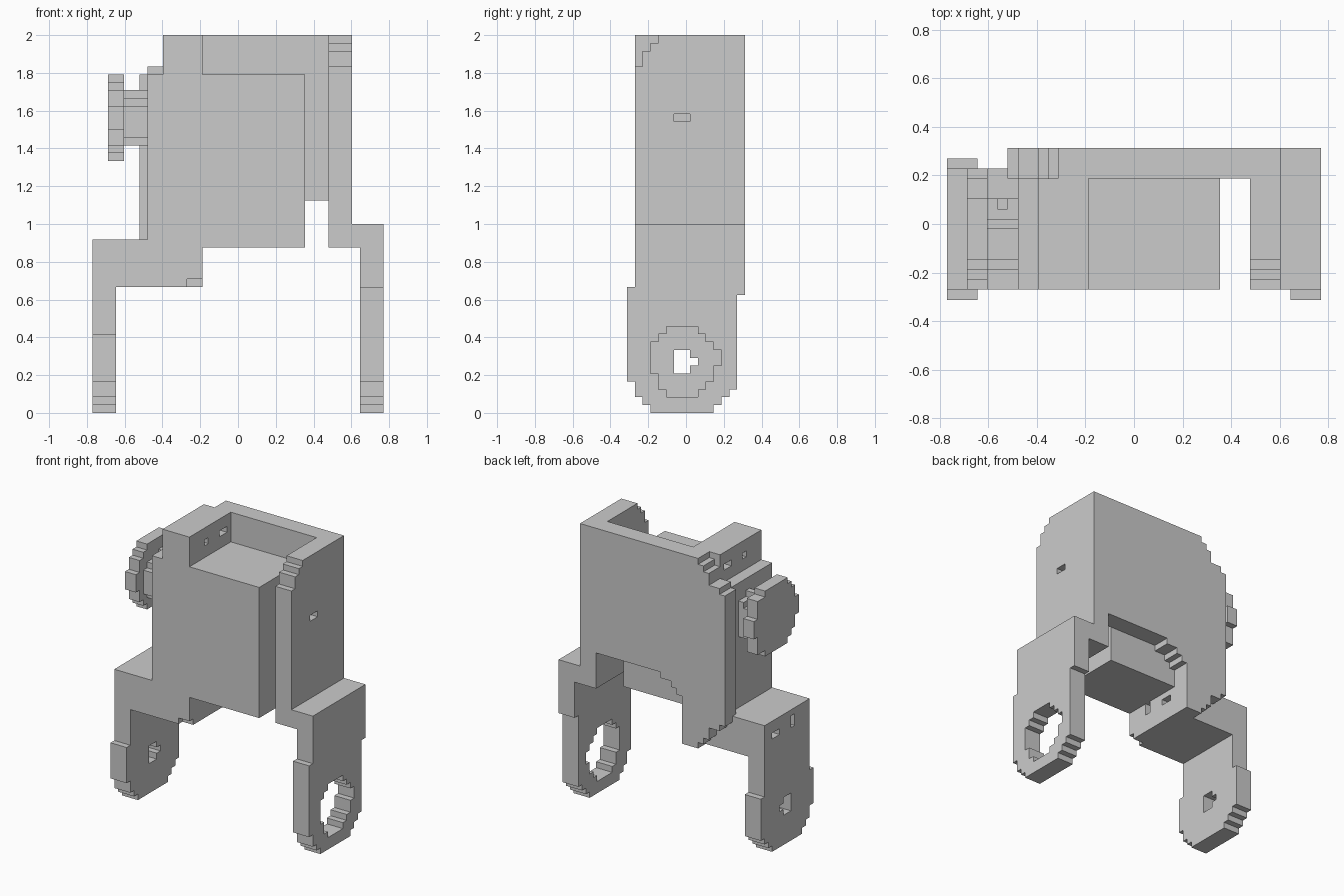
import bpy, bmesh

if "Cube" in bpy.data.objects:
    bpy.data.objects.remove(bpy.data.objects["Cube"])

# The model is a stepped bracket on a regular grid of 1/24 unit cells
CELL = 1 / 24
CENTRE = (18.5, 7.5, 0)


def box(x0, x1, y0, y1, z0, z1):
    return {(x, y, z) for x in range(x0, x1) for y in range(y0, y1) for z in range(z0, z1)}


def disc(x0, x1, rows):
    """Stepped profile across y, thickened along x; rows are (z0, z1, y0, y1)."""
    cells = set()
    for z0, z1, y0, y1 in rows:
        cells |= box(x0, x1, y0, y1, z0, z1)
    return cells


parts = {}

# Main body with a raised block on its left
parts["main_body"] = box(7, 27, 1, 12, 21, 43)
block = box(9, 14, 1, 12, 43, 48)
block -= box(9, 14, 5, 6, 45, 46) | box(9, 14, 9, 11, 45, 46)
parts["raised_block"] = block

# Back plate: rounded left corners and a curved lower cut-out
plate = box(6, 30, 12, 15, 27, 48) | box(6, 14, 12, 15, 16, 27)
for z, x_end in ((26, 18), (25, 16), (24, 15)):
    plate |= box(14, x_end, 12, 15, z, z + 1)
for step, x_start in enumerate((11, 10, 9, 9, 7)):
    for z in (47 - step, 16 + step):
        plate -= box(6, x_start, 12, 15, z, z + 1)
parts["back_plate"] = plate

# Right side arm with a rounded front top corner and a slot
arm = box(30, 33, 1, 15, 21, 48)
for y, top in ((1, 44), (2, 46), (3, 47)):
    arm -= box(30, 33, y, y + 1, top, 48)
arm -= box(30, 33, 6, 8, 37, 38)
parts["right_arm"] = arm

# Lower left arm with two bolt slots running through it
lower = box(0, 14, 1, 13, 16, 22) - box(12, 14, 1, 2, 16, 17)
lower -= box(0, 14, 5, 6, 19, 21) | box(0, 14, 9, 11, 19, 20)
parts["lower_left_arm"] = lower

# Rounded leg ends
LEG_END = [(0, 1, 3, 11), (1, 2, 2, 12), (2, 3, 1, 13), (3, 4, 1, 14)]
left_leg = disc(0, 3, LEG_END + [(4, 10, 0, 14), (10, 16, 1, 13)])
left_leg -= box(0, 3, 6, 8, 5, 8) | box(0, 3, 8, 9, 6, 7)
parts["left_leg"] = left_leg

BIG_HOLE = [(2, 3, 5, 9), (3, 4, 4, 10), (4, 5, 4, 11), (5, 6, 3, 11),
            (6, 8, 3, 12), (8, 9, 3, 11), (9, 10, 4, 10), (10, 11, 5, 9)]
right_leg = disc(34, 37, LEG_END + [(4, 16, 0, 14), (15, 16, 0, 15), (16, 24, 1, 15)])
right_leg |= box(33, 34, 1, 15, 21, 24)
parts["right_leg"] = right_leg - disc(34, 37, BIG_HOLE)

# Knob on the left: shaft and round cap
parts["knob_shaft"] = disc(4, 7, [(34, 35, 4, 10), (35, 39, 3, 10), (39, 40, 4, 10),
                                  (40, 41, 7, 8)]) - box(5, 6, 9, 10, 39, 40)
parts["knob_cap"] = disc(2, 4, [(32, 33, 4, 10), (33, 34, 3, 12), (34, 36, 2, 12),
                                (36, 39, 1, 13), (39, 41, 2, 12), (41, 42, 3, 12),
                                (42, 43, 4, 10)])

solid = set().union(*parts.values())


def make_part(name, cells):
    """Skin the cells, leaving out faces buried against neighbouring parts."""
    bm = bmesh.new()
    verts = {}

    def vert(p):
        if p not in verts:
            verts[p] = bm.verts.new([(p[a] - CENTRE[a]) * CELL for a in range(3)])
        return verts[p]

    for cell in sorted(cells):
        for axis in range(3):
            u, v = (axis + 1) % 3, (axis + 2) % 3
            for side in (0, 1):
                near = list(cell)
                near[axis] += 1 if side else -1
                if tuple(near) in solid:
                    continue
                ring = []
                for du, dv in ((0, 0), (1, 0), (1, 1), (0, 1)):
                    p = list(cell)
                    p[axis] += side
                    p[u] += du
                    p[v] += dv
                    ring.append(vert(tuple(p)))
                bm.faces.new(ring if side else ring[::-1])
    bmesh.ops.dissolve_limit(bm, angle_limit=0.02, verts=bm.verts[:], edges=bm.edges[:])
    mesh = bpy.data.meshes.new(name)
    bm.to_mesh(mesh)
    bm.free()
    bpy.context.collection.objects.link(bpy.data.objects.new(name, mesh))


for part_name, part_cells in parts.items():
    make_part(part_name, part_cells)
